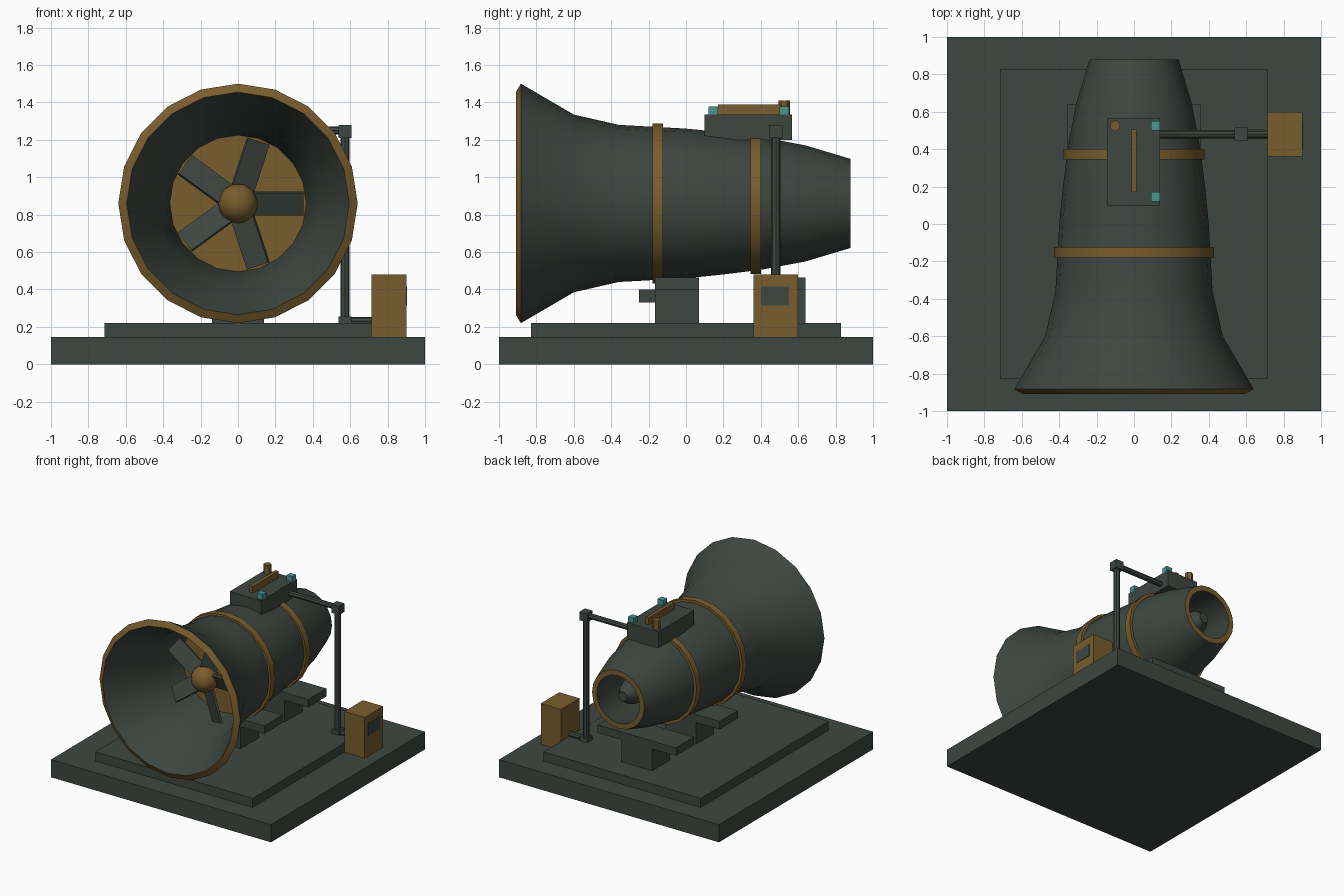
import bpy, bmesh
from math import sin, cos, pi, radians
from mathutils import Matrix, Vector

if "Cube" in bpy.data.objects:
    bpy.data.objects.remove(bpy.data.objects["Cube"])


def material(name, rgb):
    m = bpy.data.materials.new(name)
    m.use_nodes = True
    m.diffuse_color = (*rgb, 1)
    m.node_tree.nodes["Principled BSDF"].inputs["Base Color"].default_value = (*rgb, 1)
    return m


GREEN = material("dark green metal", (0.049, 0.062, 0.052))
BRASS = material("aged brass", (0.19, 0.11, 0.027))
TEAL = material("teal lamp", (0.061, 0.305, 0.28))
AXIS = 0.86  # height of the horn axis


def finish(name, bm, mats, smooth=False):
    bmesh.ops.recalc_face_normals(bm, faces=bm.faces)
    mesh = bpy.data.meshes.new(name)
    bm.to_mesh(mesh)
    bm.free()
    for m in mats:
        mesh.materials.append(m)
    ob = bpy.data.objects.new(name, mesh)
    bpy.context.collection.objects.link(ob)
    if smooth:
        bpy.ops.object.select_all(action='DESELECT')
        ob.select_set(True)
        bpy.context.view_layer.objects.active = ob
        bpy.ops.object.shade_smooth_by_angle(angle=radians(30))
    return ob


def box(name, x, y, z, mat):
    """Box from (low, high) pairs on each axis."""
    bm = bmesh.new()
    size = [b - a for a, b in (x, y, z)]
    mid = [(a + b) / 2 for a, b in (x, y, z)]
    bmesh.ops.create_cube(bm, size=1, matrix=Matrix.Translation(mid) @ Matrix.Diagonal((*size, 1)))
    return finish(name, bm, [mat])


def rod(name, start, end, radius, mat, sides=8):
    a, b = Vector(start), Vector(end)
    turn = (b - a).to_track_quat('Z', 'Y').to_matrix().to_4x4()
    bm = bmesh.new()
    bmesh.ops.create_cone(bm, cap_ends=True, segments=sides, radius1=radius, radius2=radius,
                          depth=(b - a).length, matrix=Matrix.Translation((a + b) / 2) @ turn)
    return finish(name, bm, [mat], True)


def lathe(name, profile, mats, brass_steps=(), closed=False, sides=20):
    """Revolve (y, radius) points about the horn axis."""
    bm = bmesh.new()
    rings = []
    for y, r in profile:
        rings.append([bm.verts.new((r * sin(2 * pi * i / sides), y, AXIS + r * cos(2 * pi * i / sides)))
                      for i in range(sides)])
    for k in range(len(rings) if closed else len(rings) - 1):
        a, b = rings[k], rings[(k + 1) % len(rings)]
        for i in range(sides):
            j = (i + 1) % sides
            f = bm.faces.new((a[i], a[j], b[j], b[i]))
            f.material_index = 1 if k in brass_steps else 0
    bmesh.ops.remove_doubles(bm, verts=bm.verts, dist=1e-5)
    return finish(name, bm, mats, True)


# Base
box("base_slab", (-1, 1), (-1, 1), (0, 0.145), GREEN)
box("plinth", (-0.715, 0.715), (-0.83, 0.83), (0.145, 0.22), GREEN)

# Saddles under the horn
for name, y in (("front", (-0.165, 0.07)), ("rear", (0.405, 0.64))):
    box(name + "_pedestal", (-0.14, 0.14), y, (0.22, 0.4), GREEN)
    box(name + "_cross_beam", (-0.355, 0.355), y, (0.4, 0.465), GREEN)
box("pedestal_bracket", (-0.08, 0.08), (-0.25, -0.165), (0.33, 0.4), GREEN)

# Horn shell: back plate, funnel, rim, outer skin, nozzle lip, nozzle bore
shell = [(-0.2, 0), (-0.2, 0.365), (-0.36, 0.385), (-0.6, 0.44), (-0.91, 0.595),
         (-0.883, 0.64), (-0.6, 0.475), (-0.36, 0.42), (0, 0.4), (0.18, 0.382),
         (0.4, 0.355), (0.64, 0.31), (0.88, 0.238), (0.88, 0.195), (0.64, 0.24),
         (0.45, 0.25), (0.45, 0)]
lathe("horn_shell", shell, [GREEN, BRASS], brass_steps=(0, 4, 12))

# Brass straps
for name, y, r in (("front_strap", -0.152, 0.428), ("rear_strap", 0.372, 0.378)):
    lathe(name, [(y - 0.028, r - 0.05), (y - 0.028, r), (y + 0.028, r), (y + 0.028, r - 0.05)],
          [BRASS], closed=True)

# Tail cone in the nozzle
lathe("tail_cone", [(0.44, 0), (0.44, 0.1), (0.7, 0.1), (0.76, 0.08), (0.8, 0.045), (0.82, 0.04), (0.82, 0)],
      [GREEN], sides=16)

# Fan
bm = bmesh.new()
bmesh.ops.create_uvsphere(bm, u_segments=16, v_segments=10, radius=0.105,
                          matrix=Matrix.Translation((0, -0.43, AXIS)))
finish("fan_hub", bm, [BRASS], True)
rod("fan_shaft", (0, -0.4, AXIS), (0, -0.19, AXIS), 0.05, BRASS, 12)
for i in range(5):
    bm = bmesh.new()
    place = (Matrix.Translation((0, -0.42, AXIS)) @ Matrix.Rotation(-2 * pi * i / 5, 4, 'Y')
             @ Matrix.Translation((0.218, 0, 0)) @ Matrix.Rotation(radians(25), 4, 'X'))
    bmesh.ops.create_cube(bm, size=1, matrix=place @ Matrix.Diagonal((0.265, 0.02, 0.132, 1)))
    finish("fan_blade_%d" % (i + 1), bm, [GREEN])

# Control housing on top
box("top_housing", (-0.145, 0.14), (0.1, 0.567), (1.2, 1.335), GREEN)
box("top_rail", (-0.014, 0.014), (0.17, 0.505), (1.335, 1.39), BRASS)
rod("top_knob", (-0.1, 0.525, 1.33), (-0.1, 0.525, 1.41), 0.03, BRASS, 6)
for name, y in (("front_lamp", 0.145), ("rear_lamp", 0.525)):
    box(name, (0.09, 0.14), (y - 0.025, y + 0.025), (1.335, 1.378), TEAL)

# Conduit from the housing down to the side cabinet
PX, PY = 0.572, 0.48
rod("upper_conduit", (0.1, PY, 1.25), (PX, PY, 1.25), 0.022, GREEN)
rod("conduit_post", (PX, PY, 0.22), (PX, PY, 1.25), 0.025, GREEN)
rod("lower_conduit", (PX, PY, 0.232), (0.73, PY, 0.232), 0.022, GREEN)
for name, z in (("upper_joint", (1.21, 1.28)), ("lower_joint", (0.19, 0.255))):
    box(name, (PX - 0.035, PX + 0.035), (PY - 0.035, PY + 0.035), z, GREEN)

# Side cabinet
box("cabinet", (0.715, 0.9), (0.36, 0.6), (0.145, 0.48), BRASS)
box("cabinet_panel", (0.898, 0.904), (0.4, 0.55), (0.315, 0.415), GREEN)
